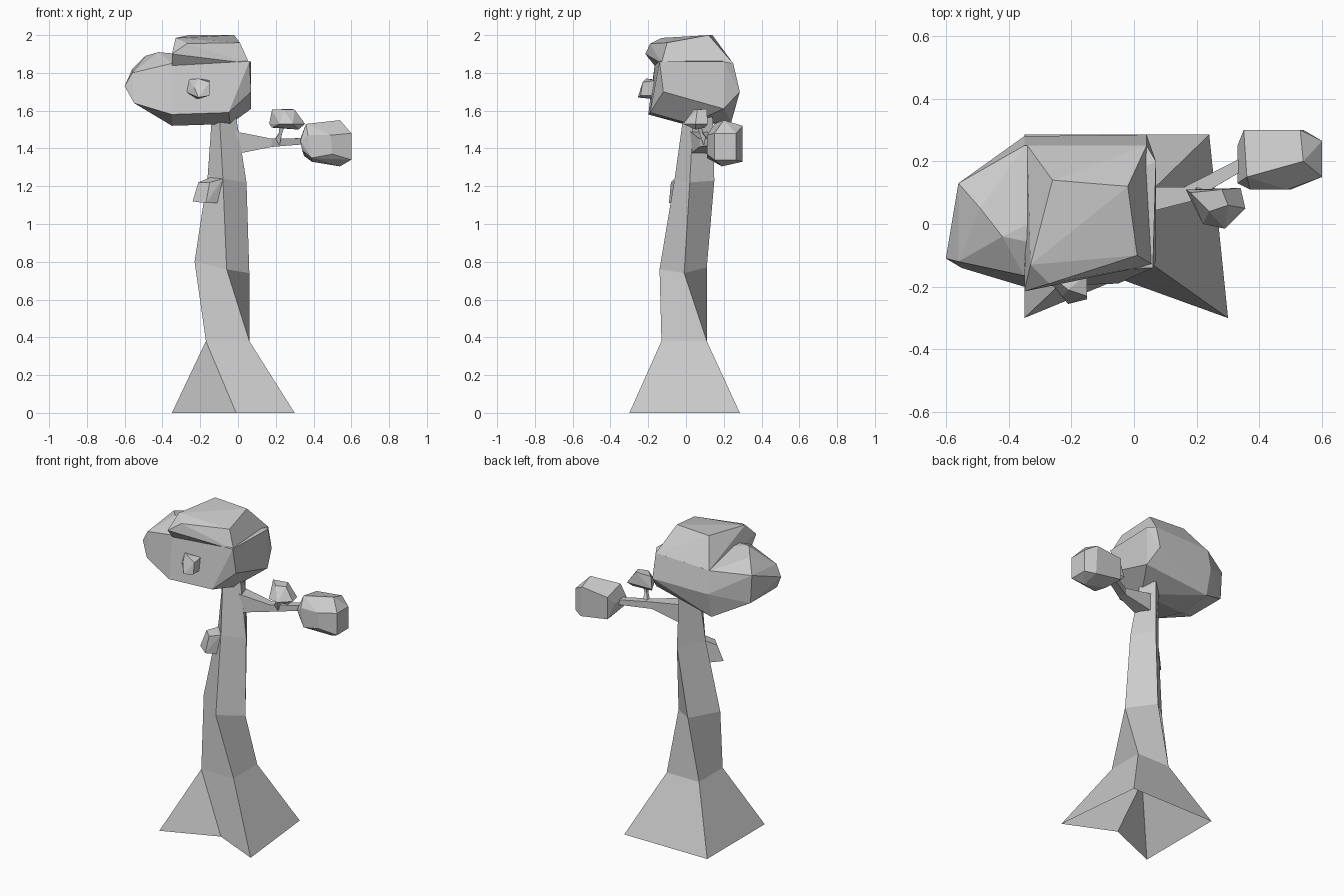
import bpy, bmesh
from mathutils import Vector


def finish(name, bm):
    bmesh.ops.recalc_face_normals(bm, faces=bm.faces)
    mesh = bpy.data.meshes.new(name)
    bm.to_mesh(mesh)
    bm.free()
    obj = bpy.data.objects.new(name, mesh)
    bpy.context.collection.objects.link(obj)
    return obj


def hull(name, pts):
    """Faceted foliage clump wrapped around a few corner points."""
    bm = bmesh.new()
    for p in pts:
        bm.verts.new(p)
    res = bmesh.ops.convex_hull(bm, input=bm.verts)
    loose = [v for v in bm.verts if not v.link_faces]
    bmesh.ops.delete(bm, geom=loose, context='VERTS')
    bmesh.ops.dissolve_limit(bm, angle_limit=0.12, verts=bm.verts, edges=bm.edges)
    return finish(name, bm)


def loft(bm, rings):
    """Join equal-sized rings with quads; return the ring vertices."""
    vs = [[bm.verts.new(p) for p in r] for r in rings]
    for a, b in zip(vs, vs[1:]):
        n = len(a)
        for i in range(n):
            bm.faces.new((a[i], a[(i + 1) % n], b[(i + 1) % n], b[i]))
    return vs


def limb(name, stations):
    """Four-sided tapered limb through (centre, half width, half height)."""
    pts = [Vector(s[0]) for s in stations]
    d = (pts[-1] - pts[0]).normalized()
    up = Vector((0, 0, 1)) if abs(d.z) < 0.8 else Vector((0, 1, 0))
    side = d.cross(up).normalized()
    top = side.cross(d)
    rings = [[Vector(c) + side * w * a + top * h * b
              for a, b in ((-1, -1), (1, -1), (1, 1), (-1, 1))]
             for c, w, h in stations]
    bm = bmesh.new()
    vs = loft(bm, rings)
    bm.faces.new(vs[0])
    bm.faces.new(vs[-1])
    return finish(name, bm)


# Trunk: four sides, twisting upward, open flared foot with a split at the front
bm = bmesh.new()
vs = loft(bm, [
    [(-.17, -.13, .38), (.06, -.13, .38), (.06, .11, .38), (-.17, .11, .38)],
    [(-.23, -.02, .80), (-.06, -.14, .76), (.06, -.01, .74), (-.09, .11, .77)],
    [(-.16, .03, 1.26), (-.08, -.06, 1.24), (.045, .02, 1.22), (-.04, .15, 1.23)],
    [(-.135, .07, 1.62), (-.10, -.01, 1.60), (-.015, .04, 1.60), (-.05, .14, 1.62)],
])
bm.faces.new(vs[-1])
fl, fr, br, bl = vs[0]
foot = [bm.verts.new(p) for p in
        ((-.35, -.30, 0), (-.01, -.16, 0), (.30, -.30, 0), (.24, .285, 0), (-.35, .285, 0))]
bm.faces.new((fl, foot[0], foot[1]))
bm.faces.new((fl, foot[1], foot[2], fr))
bm.faces.new((fr, foot[2], foot[3], br))
bm.faces.new((br, foot[3], foot[4], bl))
bm.faces.new((bl, foot[4], foot[0], fl))
finish("trunk", bm)

# Side branch, twig and broken stub
limb("side_branch", [((-.03, .07, 1.43), .05, .06),
                     ((.17, .095, 1.43), .025, .022),
                     ((.38, .21, 1.44), .018, .015)])
limb("twig", [((.205, .11, 1.43), .018, .018),
              ((.225, .08, 1.48), .008, .008),
              ((.235, .07, 1.53), .014, .014)])
hull("branch_stub", [
    (-.08, -.06, 1.24), (-.14, .02, 1.25), (-.11, -.06, 1.11), (-.17, .01, 1.11),
    (-.21, -.02, 1.22), (-.15, -.08, 1.22), (-.24, -.04, 1.12), (-.17, -.09, 1.11)])

# Main crown and its raised cap
hull("crown", [
    (-.60, -.11, 1.73), (-.55, .13, 1.64), (-.56, .13, 1.82), (-.55, -.14, 1.64),
    (-.56, -.12, 1.80), (-.49, .05, 1.89), (-.42, -.04, 1.91),
    (-.35, .28, 1.70), (-.35, .24, 1.54), (-.35, .02, 1.52), (-.35, -.20, 1.58),
    (-.35, -.18, 1.73), (-.35, -.165, 1.85), (-.35, .25, 1.84),
    (-.05, -.19, 1.59), (.00, -.17, 1.70), (.06, -.14, 1.86), (.07, -.12, 1.70),
    (-.04, .02, 1.53), (.07, .20, 1.61), (.07, .20, 1.86), (.04, .285, 1.70),
    (.04, .25, 1.85)])
hull("crown_cap", [
    (-.35, -.215, 1.90), (.01, -.12, 1.91), (-.27, -.19, 1.955), (.01, -.10, 1.96),
    (-.33, -.13, 1.985), (-.26, .14, 2.0), (-.02, .12, 2.0),
    (-.34, .25, 1.84), (.04, .25, 1.85), (.06, -.13, 1.85), (-.35, -.16, 1.83)])

# Small leaf clump on the front of the crown
hull("front_leaf_clump", [
    (-.28, -.17, 1.70), (-.26, -.17, 1.765), (-.21, -.21, 1.77), (-.15, -.23, 1.75),
    (-.15, -.16, 1.76), (-.15, -.16, 1.68), (-.15, -.24, 1.68),
    (-.21, -.255, 1.67), (-.23, -.23, 1.72), (-.22, -.16, 1.66)])

# Foliage at the twig and at the branch end
hull("twig_leaf_clump", [
    (.165, .11, 1.53), (.22, .00, 1.53), (.29, -.015, 1.53), (.355, .05, 1.53),
    (.34, .115, 1.53), (.18, .10, 1.605), (.28, .11, 1.61), (.30, .06, 1.605),
    (.24, .04, 1.605), (.18, .09, 1.51), (.22, .04, 1.51), (.32, .05, 1.50),
    (.31, .10, 1.51)])
hull("branch_leaf_clump", [
    (.33, .13, 1.44), (.33, .25, 1.45), (.34, .14, 1.39), (.34, .25, 1.39),
    (.36, .15, 1.53), (.35, .30, 1.50), (.35, .30, 1.36), (.37, .11, 1.47),
    (.39, .11, 1.35), (.49, .11, 1.47), (.50, .11, 1.37), (.54, .20, 1.55),
    (.53, .30, 1.52), (.54, .30, 1.33), (.60, .15, 1.48), (.60, .265, 1.48),
    (.60, .15, 1.34), (.60, .265, 1.34), (.54, .19, 1.305), (.39, .21, 1.33)])
